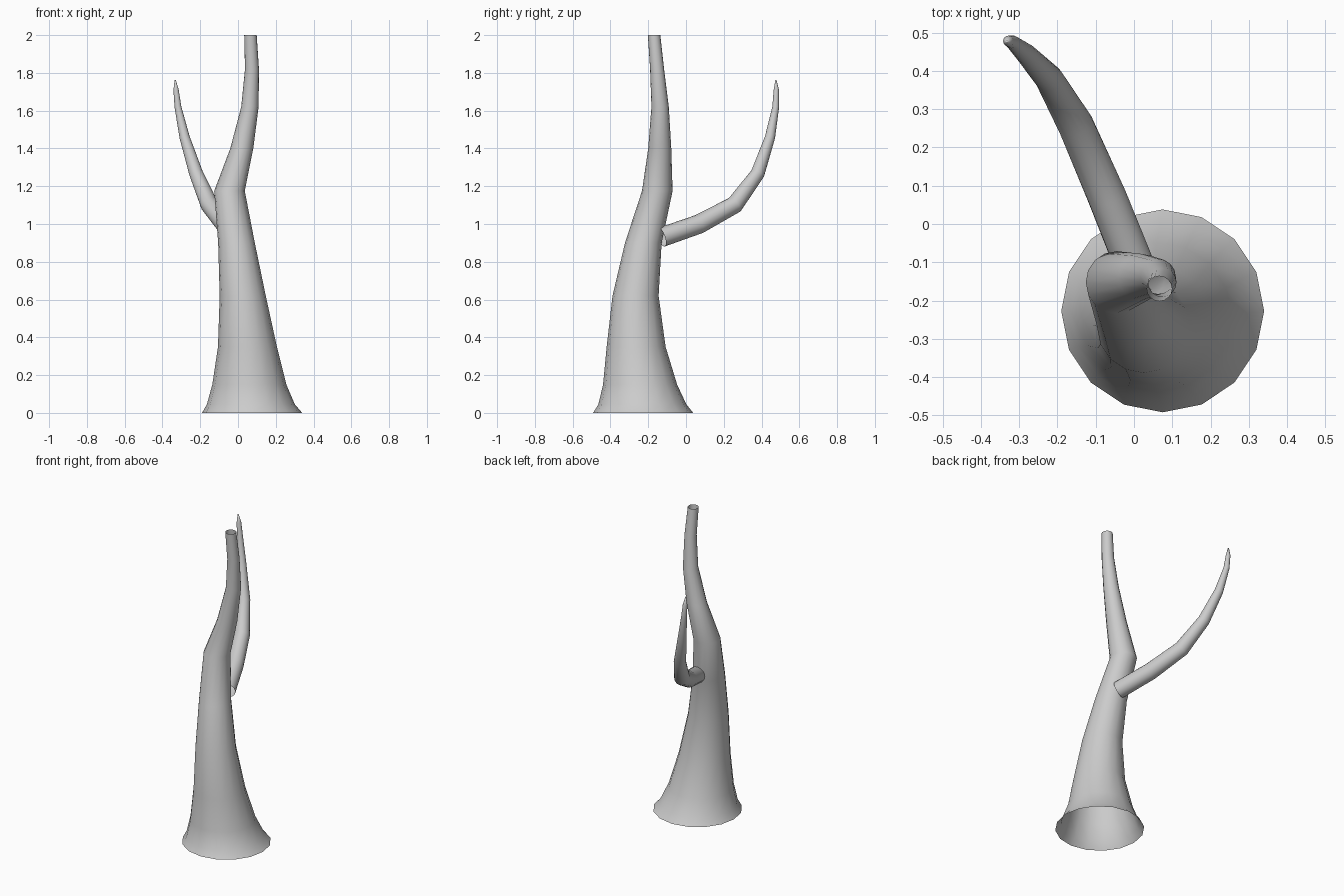
import bpy, bmesh, math
from mathutils import Vector

cube = bpy.data.objects.get("Cube")
if cube:
    bpy.data.objects.remove(cube, do_unlink=True)

bark = bpy.data.materials.new("pale_grey_bark")
bark.use_nodes = True
bark.diffuse_color = (0.6, 0.6, 0.6, 1)
bark.node_tree.nodes["Principled BSDF"].inputs["Base Color"].default_value = (0.6, 0.6, 0.6, 1)


def tapered_tube(name, stations, sides, level=False, cap_end=False):
    """Skin rings along stations (x, y, z, radius), level or square to the path."""
    bm = bmesh.new()
    points = [Vector(s[:3]) for s in stations]
    rings = []
    for i, (p, s) in enumerate(zip(points, stations)):
        normal = Vector((0, 0, 1))
        if not level:
            before, after = points[max(i - 1, 0)], points[min(i + 1, len(points) - 1)]
            normal = ((p - before).normalized() + (after - p).normalized()).normalized()
        u = Vector((1, 0, 0))
        u = (u - normal * u.dot(normal)).normalized()
        v = normal.cross(u)
        angles = [math.tau * k / sides for k in range(sides)]
        rings.append([bm.verts.new(p + s[3] * (u * math.cos(a) + v * math.sin(a))) for a in angles])
    for low, high in zip(rings, rings[1:]):
        for k in range(sides):
            n = (k + 1) % sides
            bm.faces.new((low[k], low[n], high[n], high[k]))
    if cap_end:
        bm.faces.new(rings[-1])
    mesh = bpy.data.meshes.new(name)
    bm.to_mesh(mesh)
    bm.free()
    mesh.materials.append(bark)
    mesh.shade_smooth()
    obj = bpy.data.objects.new(name, mesh)
    bpy.context.collection.objects.link(obj)
    return obj


# Hollow trunk with a flared foot, open at both ends
tapered_tube("trunk", [
    (0.075, -0.227, 0, 0.265),
    (0.068, -0.231, 0.045, 0.233),
    (0.06, -0.243, 0.15, 0.196),
    (0.05, -0.264, 0.35, 0.156),
    (0.025, -0.267, 0.62, 0.122),
    (-0.008, -0.226, 0.9, 0.097),
    (-0.045, -0.152, 1.175, 0.081),
    (0.02, -0.139, 1.4, 0.061),
    (0.063, -0.137, 1.62, 0.046),
    (0.074, -0.153, 1.82, 0.037),
    (0.066, -0.169, 2, 0.033),
], 16, level=True)

# Side branch curving up to a pointed tip
tapered_tube("side_branch", [
    (0.01, -0.13, 0.93, 0.052),
    (-0.07, 0.07, 1.0, 0.051),
    (-0.152, 0.258, 1.102, 0.047),
    (-0.222, 0.38, 1.268, 0.037),
    (-0.283, 0.445, 1.46, 0.027),
    (-0.318, 0.475, 1.62, 0.018),
    (-0.328, 0.478, 1.71, 0.014),
    (-0.332, 0.476, 1.762, 0.003),
], 16, cap_end=True)
